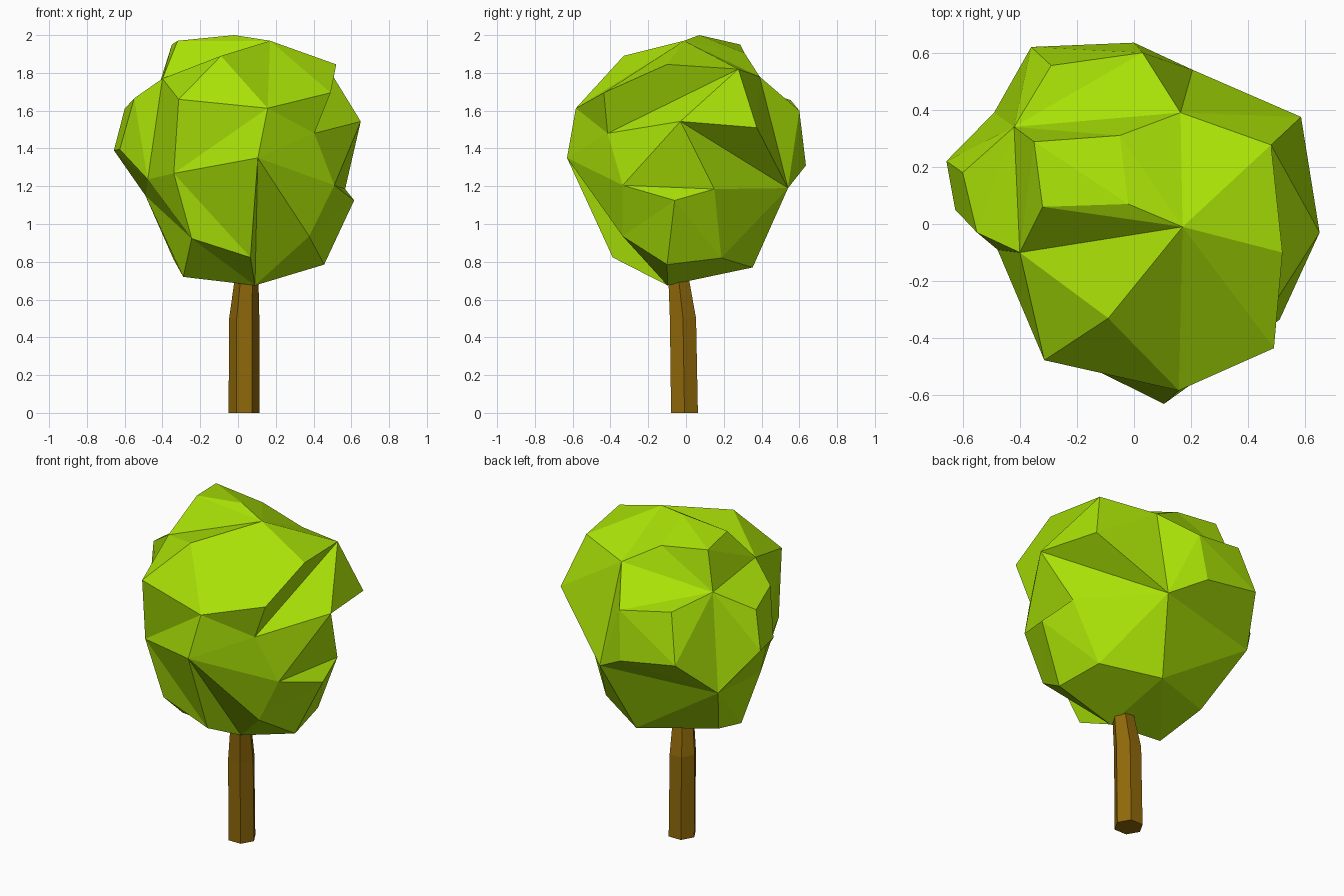
import bpy, bmesh, math, random
from mathutils import Vector

if "Cube" in bpy.data.objects:
    bpy.data.objects.remove(bpy.data.objects["Cube"])

random.seed(3)


def finish(bm, name, color):
    bmesh.ops.recalc_face_normals(bm, faces=bm.faces)
    mesh = bpy.data.meshes.new(name)
    bm.to_mesh(mesh)
    bm.free()
    mat = bpy.data.materials.new(name + "_color")
    mat.diffuse_color = color
    mat.use_nodes = True
    mat.node_tree.nodes["Principled BSDF"].inputs["Base Color"].default_value = mat.diffuse_color
    mesh.materials.append(mat)
    bpy.context.collection.objects.link(bpy.data.objects.new(name, mesh))


# Trunk: hexagonal rings (center x, center y, z, radius), leaning at the top
bm = bmesh.new()
rings = []
for cx, cy, z, r in [(.032, -.008, 0, .082), (.033, -.016, .5, .08), (.046, -.04, .72, .062),
                     (.046, -.04, .85, .055)]:
    rings.append([bm.verts.new((cx + r * math.cos(k * math.pi / 3),
                                cy + r * math.sin(k * math.pi / 3), z)) for k in range(6)])
for lo, hi in zip(rings, rings[1:]):
    for k in range(6):
        j = (k + 1) % 6
        bm.faces.new((lo[k], lo[j], hi[j]))
        bm.faces.new((lo[k], hi[j], hi[k]))
bm.faces.new(rings[0][::-1])
bm.faces.new(rings[-1])
finish(bm, "trunk", (.28, .14, .003, 1))

# Foliage: chunky crown corners, skinned as a spherical hull around the center
center = Vector((0, 0, 1.35))
corners = [
    (-.36, .62, 1.37), (0, .635, 1.31), (-.29, .555, 1.655), (.03, .6, 1.6), (.205, .54, 1.19),
    (.585, .375, 1.51), (.163, .39, 1.78), (.48, .277, 1.82), (.65, -.03, 1.543), (.52, -.1, 1.845),
    (.17, -.01, 1.97), (-.02, .07, 2), (-.32, .06, 1.97), (-.35, .288, 1.95), (-.05, .31, 1.905),
    (-.42, .34, 1.73), (-.49, .39, 1.15), (-.657, .22, 1.39), (-.6, .18, 1.61), (-.626, .05, 1.395),
    (-.55, -.03, 1.665), (-.4, -.1, 1.77), (-.314, -.477, 1.66), (-.09, -.33, 1.89), (.157, -.583, 1.613),
    (.49, -.435, 1.695), (.51, -.335, 1.205), (.105, -.63, 1.35), (.567, .15, 1.185), (.615, -.06, 1.125),
    (.404, -.415, 1.48), (.066, -.388, .823), (.377, -.335, .935), (.09, -.098, .675), (.456, -.1, .785),
    (.41, .187, .82), (.09, .353, .77), (-.34, -.41, 1.268), (-.245, -.37, .923), (-.29, -.12, .72),
    (-.478, -.09, 1.236), (-.34, .17, .81)]
# Creases that must run between two given corners
creases = [(21, 24), (21, 10), (21, 12), (21, 15), (22, 24), (23, 10), (24, 10), (25, 10), (24, 37),
           (26, 31), (37, 31), (26, 27), (38, 33), (8, 4), (8, 28), (8, 26), (28, 26), (9, 30), (4, 35),
           (6, 5), (6, 4), (6, 10), (6, 15), (15, 17), (15, 16), (4, 16), (22, 40), (21, 40),
           (40, 38), (4, 36)]

bm = bmesh.new()
verts = [bm.verts.new((Vector(p) - center).normalized()) for p in corners]
bmesh.ops.convex_hull(bm, input=verts)


def crosses(a, b, c, d):
    n, m = a.cross(b), c.cross(d)
    return (n.dot(c) * n.dot(d) < -1e-9 and m.dot(a) * m.dot(b) < -1e-9
            and (a + b).dot(c + d) > 0)


def joined(a, b):
    return any(e.other_vert(a) is b for e in a.link_edges)


def flip(a, b):
    """Swap one diagonal that crosses the wanted crease a-b."""
    edges = list(bm.edges)
    random.shuffle(edges)
    for e in edges:
        c, d = e.verts
        if len(e.link_faces) != 2 or not crosses(a.co, b.co, c.co, d.co):
            continue
        p, q = [next(v for v in f.verts if v not in (c, d)) for f in e.link_faces]
        if not joined(p, q) and crosses(p.co, q.co, c.co, d.co):
            bm.edges.remove(e)
            bm.faces.new((p, q, c))
            bm.faces.new((q, p, d))
            return


for i, j in creases:
    for attempt in range(40):
        if joined(verts[i], verts[j]):
            break
        flip(verts[i], verts[j])

for v, p in zip(verts, corners):
    v.co = p
finish(bm, "foliage", (.40, .76, .002, 1))
